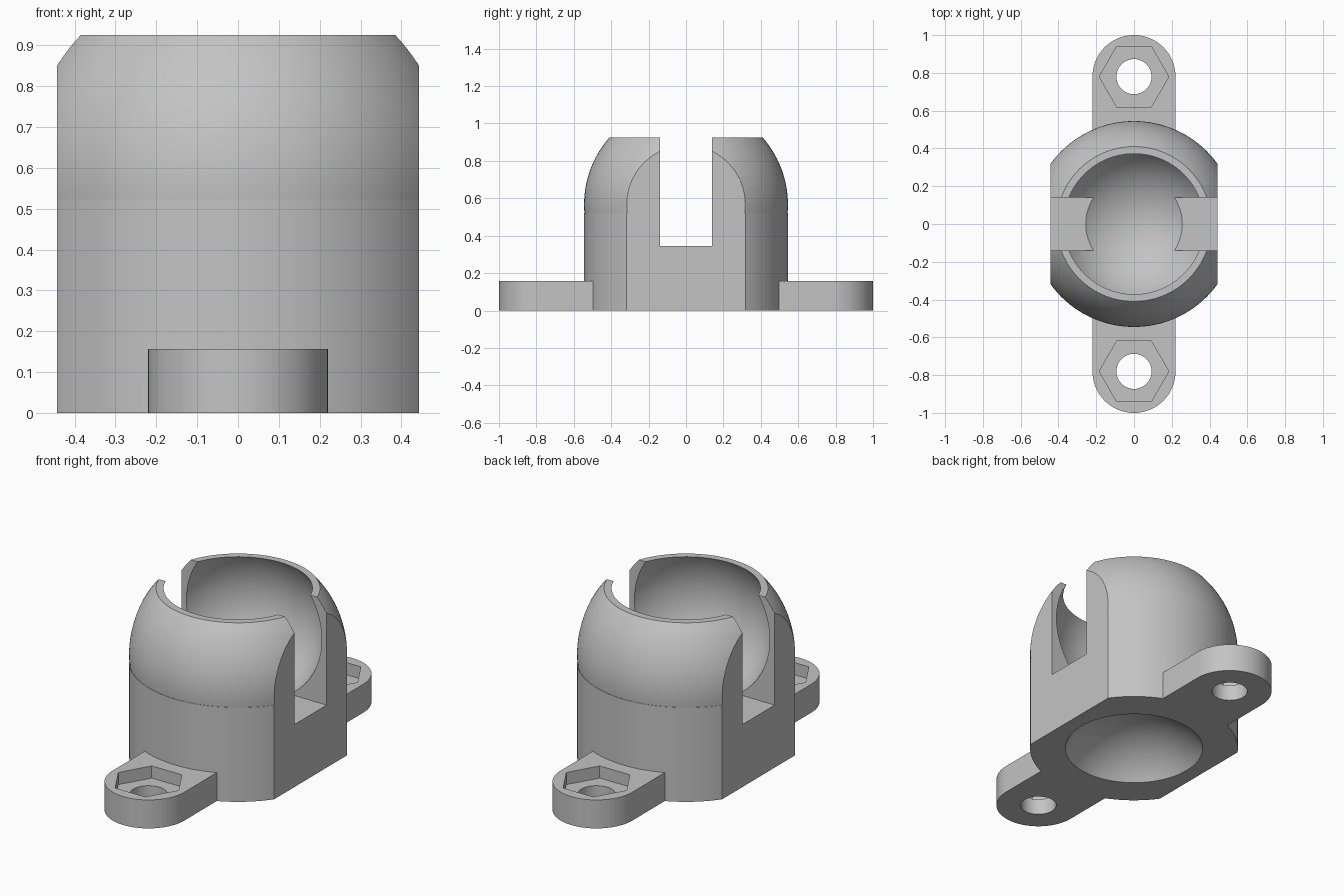
import bpy
import bmesh
from math import sin, cos, pi, sqrt, asin
from mathutils import Matrix

if "Cube" in bpy.data.objects:
    bpy.data.objects.remove(bpy.data.objects["Cube"], do_unlink=True)

R = 0.545            # outer radius of body and dome
DOME_Z = 0.566       # centre of the outer dome
TOP = 0.925
SEAM = 0.52
FLAT = 0.443         # half width between the side flats
BALL_R = 0.436
BALL_Z = 0.698
LUG_Y, LUG_R, LUG_H = 0.78, 0.22, 0.157

grey = bpy.data.materials.new("plain grey")
grey.use_nodes = True
grey.diffuse_color = (0.55, 0.55, 0.55, 1)
grey.node_tree.nodes["Principled BSDF"].inputs["Base Color"].default_value = (0.55, 0.55, 0.55, 1)


def finish(bm, name):
    bmesh.ops.recalc_face_normals(bm, faces=bm.faces)
    mesh = bpy.data.meshes.new(name)
    bm.to_mesh(mesh)
    bm.free()
    mesh.materials.append(grey)
    obj = bpy.data.objects.new(name, mesh)
    bpy.context.collection.objects.link(obj)
    return obj


def prism(name, outline, z0, z1):
    bm = bmesh.new()
    face = bm.faces.new([bm.verts.new((x, y, z0)) for x, y in outline])
    new = bmesh.ops.extrude_face_region(bm, geom=[face])["geom"]
    verts = [v for v in new if isinstance(v, bmesh.types.BMVert)]
    bmesh.ops.translate(bm, verts=verts, vec=(0, 0, z1 - z0))
    return finish(bm, name)


def circle(r, n, cy=0.0):
    return [(r * cos(2 * pi * i / n), cy + r * sin(2 * pi * i / n)) for i in range(n)]


def rect(hx, hy):
    return [(-hx, -hy), (hx, -hy), (hx, hy), (-hx, hy)]


def ball(name, z):
    bm = bmesh.new()
    bmesh.ops.create_uvsphere(bm, u_segments=96, v_segments=48, radius=BALL_R,
                              matrix=Matrix.Translation((0, 0, z)))
    return finish(bm, name)


def revolve(name, profile, n=96):
    bm = bmesh.new()
    verts = [bm.verts.new((r, 0, z)) for r, z in profile]
    edges = [bm.edges.new(pair) for pair in zip(verts, verts[1:])]
    bmesh.ops.spin(bm, geom=verts + edges, cent=(0, 0, 0), axis=(0, 0, 1),
                   angle=2 * pi, steps=n, use_duplicate=False)
    bmesh.ops.remove_doubles(bm, verts=bm.verts, dist=0.0001)
    return finish(bm, name)


def boolean(obj, tool, operation="DIFFERENCE"):
    tool.hide_render = True
    mod = obj.modifiers.new(operation.title(), "BOOLEAN")
    mod.operation = operation
    mod.solver = "EXACT"
    mod.object = tool
    bpy.context.view_layer.objects.active = obj
    bpy.ops.object.modifier_apply(modifier=mod.name)
    bpy.data.objects.remove(tool, do_unlink=True)


# Domed body: a cylinder, a tiny ledge at the seam, then a truncated sphere
a0 = asin((SEAM - DOME_Z) / R)
a1 = asin((TOP - DOME_Z) / R)
arc = [a0 + (a1 - a0) * i / 20 for i in range(21)]
profile = [(0, 0), (R, 0), (R, SEAM)]
profile += [(R * cos(a), DOME_Z + R * sin(a)) for a in arc] + [(0, TOP)]
holder = revolve("ball_socket_holder", profile)

# Side flats
boolean(holder, prism("flat_cutter", rect(FLAT, 1), -0.5, 1.5), "INTERSECT")

# Mounting lugs, front and back
for side in (-1, 1):
    ends = [pi * i / 40 for i in range(41)]
    outline = [(LUG_R * cos(a), side * (LUG_Y + LUG_R * sin(a))) for a in ends]
    outline += [(-LUG_R, side * 0.44), (LUG_R, side * 0.44)]
    boolean(holder, prism("mounting_lug", outline, 0, LUG_H), "UNION")

# Bolt holes and hexagonal nut pockets
for side in (-1, 1):
    boolean(holder, prism("bolt_hole", circle(0.093, 48, side * LUG_Y), -0.1, 0.4))
    boolean(holder, prism("nut_pocket", circle(0.184, 6, side * LUG_Y), LUG_H - 0.067, 0.4))

# Ball socket, hollow underside and cross slot
boolean(holder, ball("socket_cutter", BALL_Z))
boolean(holder, ball("underside_cutter", -sqrt(BALL_R ** 2 - 0.36 ** 2)))
boolean(holder, prism("slot_cutter", rect(1, 0.14), 0.345, 1.5))

bpy.ops.object.select_all(action="DESELECT")
holder.select_set(True)
bpy.context.view_layer.objects.active = holder
bpy.ops.object.shade_smooth_by_angle(angle=pi / 6)
